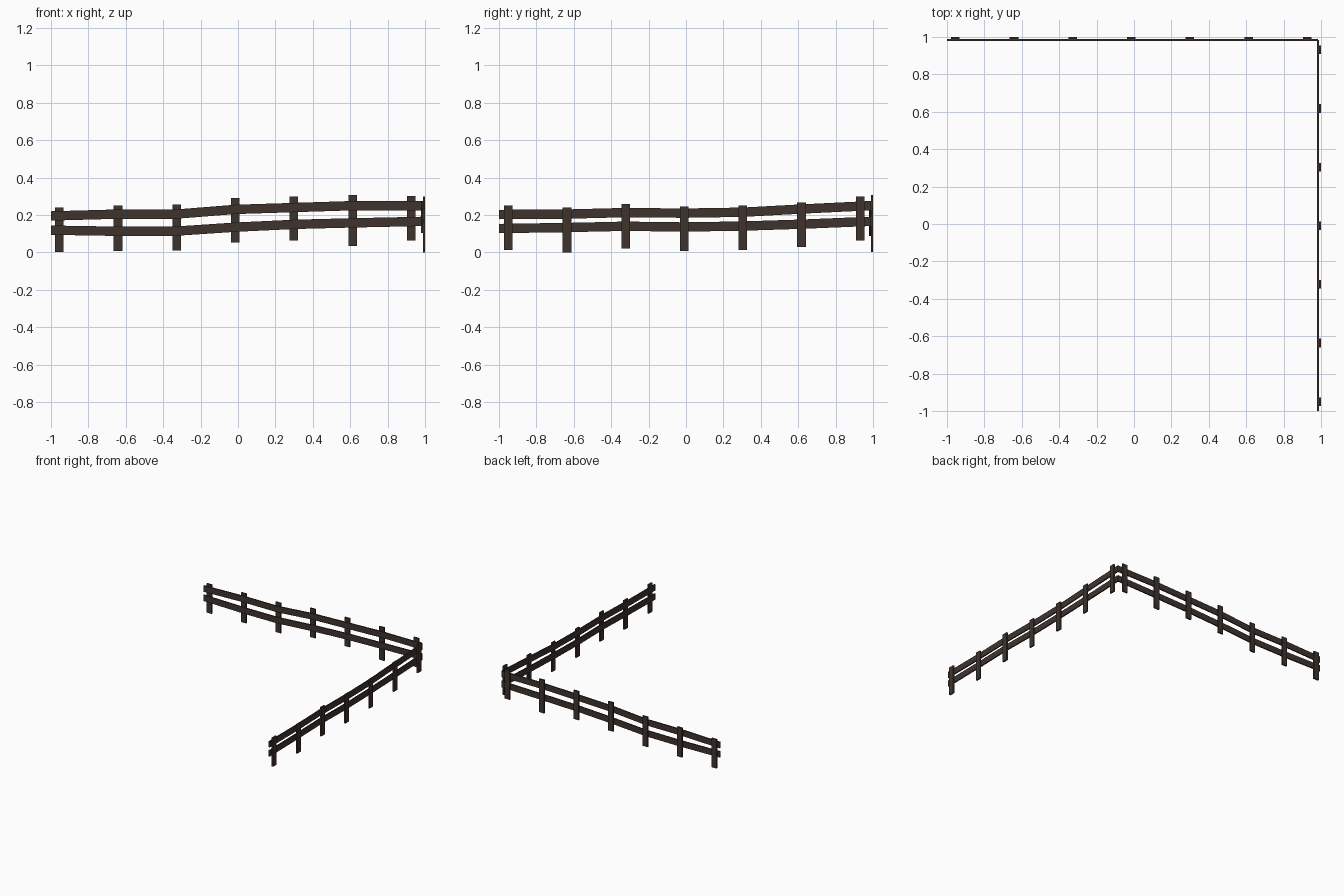
import bpy, bmesh
from mathutils import Vector

if "Cube" in bpy.data.objects:
    bpy.data.objects.remove(bpy.data.objects["Cube"])

wood = bpy.data.materials.new("dark_brown_wood")
wood.diffuse_color = (0.050, 0.034, 0.027, 1)
wood.use_nodes = True
wood.node_tree.nodes["Principled BSDF"].inputs["Base Color"].default_value = wood.diffuse_color

# run position -> world: back run goes along x, right run along y
def back(t, d, z):
    return Vector((t, d, z))

def right(t, d, z):
    return Vector((d, t, z))

def sweep(name, place, stations, d0, d1):
    """Plank through (t, z_low, z_high) stations, from depth d0 to d1."""
    bm = bmesh.new()
    rings = [[bm.verts.new(place(t, d, z)) for d, z in
              ((d0, lo), (d1, lo), (d1, hi), (d0, hi))] for t, lo, hi in stations]
    for a, b in zip(rings, rings[1:]):
        for i in range(4):
            j = (i + 1) % 4
            bm.faces.new((a[i], a[j], b[j], b[i]))
    bm.faces.new(rings[0])
    bm.faces.new(rings[-1])
    bmesh.ops.recalc_face_normals(bm, faces=bm.faces)
    me = bpy.data.meshes.new(name)
    bm.to_mesh(me)
    bm.free()
    me.materials.append(wood)
    bpy.context.collection.objects.link(bpy.data.objects.new(name, me))

def fence(name, place, first, posts, rail_t, rails):
    # posts on the outer side, evenly spaced, following the ground
    for i, (lo, hi) in enumerate(posts):
        t = first + 0.3135 * i
        sweep(f"{name}_post_{i + 1}", place,
              [(t - 0.023, lo, hi), (t + 0.023, lo, hi)], 0.988, 1.0)
    # rails on the inner side, bending at the posts
    for label, zs in rails.items():
        sweep(f"{name}_{label}_rail", place,
              [(t, z - 0.025, z + 0.025) for t, z in zip(rail_t, zs)], 0.979, 0.989)

fence("back", back, -0.955,
      [(0.002, 0.24), (0.008, 0.25), (0.01, 0.257), (0.053, 0.291),
       (0.063, 0.299), (0.035, 0.308), (0.063, 0.303)],
      [-1, -0.64, -0.33, -0.015, 0.30, 0.613, 0.985],
      {"upper": [0.195, 0.205, 0.205, 0.230, 0.240, 0.250, 0.250],
       "lower": [0.119, 0.113, 0.114, 0.135, 0.150, 0.158, 0.166]})

fence("right", right, -0.95,
      [(0.012, 0.25), (0.0, 0.24), (0.022, 0.26), (0.008, 0.245),
       (0.012, 0.25), (0.028, 0.268), (0.063, 0.299)],
      [-1, -0.637, -0.325, -0.01, 0.303, 0.617, 0.985],
      {"upper": [0.203, 0.205, 0.213, 0.210, 0.215, 0.232, 0.250],
       "lower": [0.128, 0.133, 0.140, 0.136, 0.141, 0.151, 0.166]})
